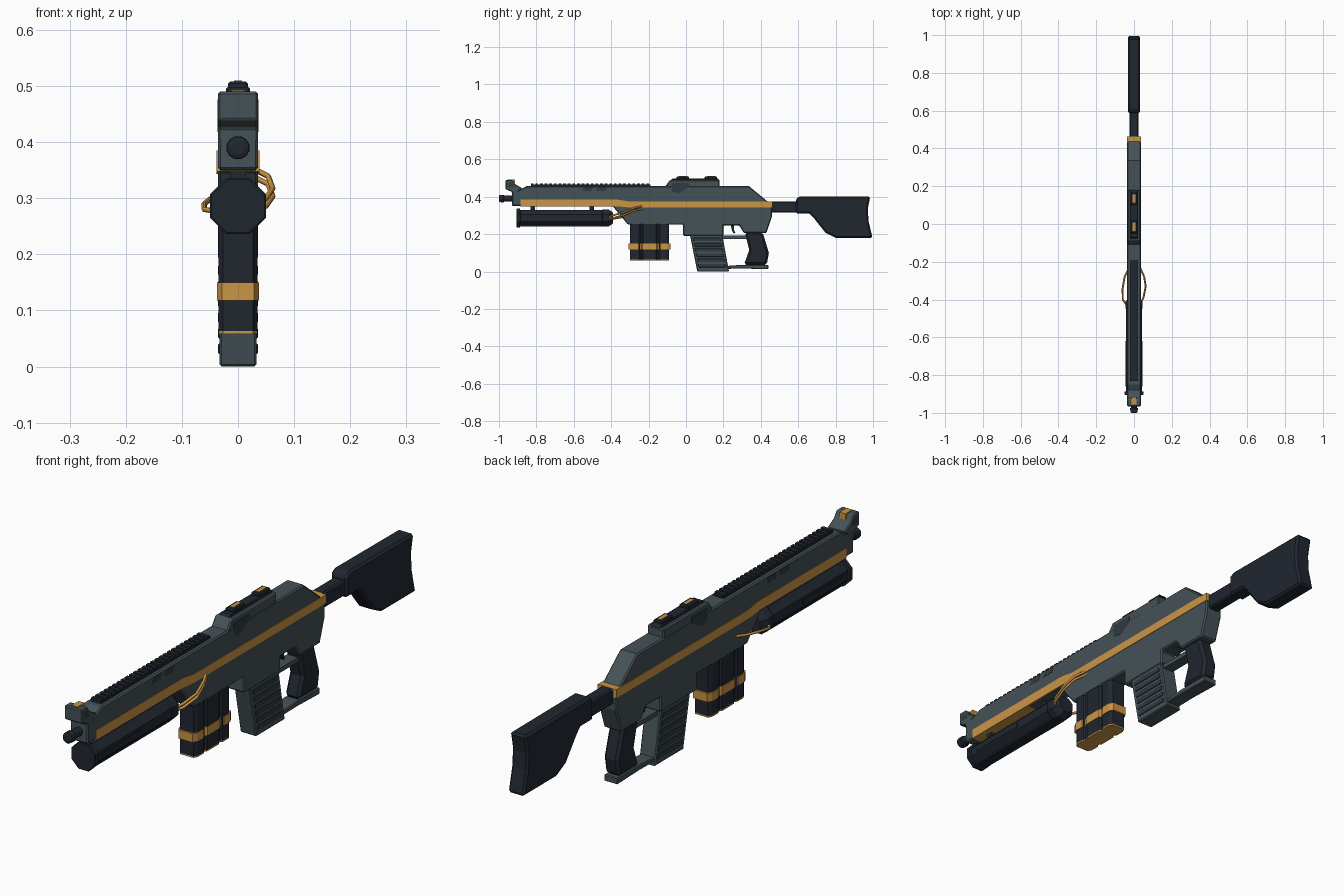
import bpy, bmesh, math
from mathutils import Vector

if "Cube" in bpy.data.objects:
    bpy.data.objects.remove(bpy.data.objects["Cube"])


def material(name, rgb):
    m = bpy.data.materials.new(name)
    m.diffuse_color = (*rgb, 1)
    m.use_nodes = True
    m.node_tree.nodes["Principled BSDF"].inputs["Base Color"].default_value = m.diffuse_color
    return m


GREY = material("blue_grey", (.06, .085, .095))
MID = material("deep_grey", (.03, .043, .052))
DARK = material("near_black", (.015, .02, .03))
ORANGE = material("orange", (.6, .3, .06))


def finish(name, bm, mat, bevel=0):
    bmesh.ops.recalc_face_normals(bm, faces=bm.faces)
    me = bpy.data.meshes.new(name)
    bm.to_mesh(me)
    bm.free()
    me.materials.append(mat)
    ob = bpy.data.objects.new(name, me)
    bpy.context.collection.objects.link(ob)
    if bevel:
        b = ob.modifiers.new("bevel", 'BEVEL')
        b.width, b.segments = bevel, 1
        b.limit_method, b.angle_limit = 'ANGLE', math.radians(50)
    return ob


def extrude(name, pts, vec, mat, bevel=0):
    bm = bmesh.new()
    f = bm.faces.new([bm.verts.new(p) for p in pts])
    r = bmesh.ops.extrude_face_region(bm, geom=[f], use_keep_orig=True)
    vs = [v for v in r["geom"] if isinstance(v, bmesh.types.BMVert)]
    bmesh.ops.translate(bm, verts=vs, vec=vec)
    return finish(name, bm, mat, bevel)


# side profile (y, z) extruded to half width w
def plate(name, yz, w, mat, bevel=0):
    return extrude(name, [(-w, y, z) for y, z in yz], Vector((2 * w, 0, 0)), mat, bevel)


def box(name, y0, y1, z0, z1, w, mat, bevel=0):
    return plate(name, [(y0, z0), (y1, z0), (y1, z1), (y0, z1)], w, mat, bevel)


# tube along y with (y, radius) rings
def lathe(name, rings, z, n, mat):
    bm = bmesh.new()
    loops = []
    for y, r in rings:
        loops.append([bm.verts.new((r * math.cos(a), y, z + r * math.sin(a)))
                      for a in [(i + .5) * math.tau / n for i in range(n)]])
    for a, b in zip(loops, loops[1:]):
        for i in range(n):
            bm.faces.new((a[i], a[(i + 1) % n], b[(i + 1) % n], b[i]))
    bm.faces.new(loops[0])
    bm.faces.new(loops[-1])
    return finish(name, bm, mat)


def wire(name, pts):
    cu = bpy.data.curves.new(name, 'CURVE')
    cu.dimensions = '3D'
    cu.bevel_depth, cu.bevel_resolution, cu.use_fill_caps = .005, 1, True
    s = cu.splines.new('POLY')
    s.points.add(len(pts) - 1)
    for p, c in zip(s.points, pts):
        p.co = (*c, 1)
    cu.materials.append(ORANGE)
    ob = bpy.data.objects.new(name, cu)
    bpy.context.collection.objects.link(ob)


# receiver and barrel shroud
plate("receiver", [
    (-.93, .35), (-.39, .347), (-.31, .25), (-.015, .25), (-.015, .19), (.20, .19),
    (.20, .245), (.285, .245), (.31, .205), (.43, .205), (.46, .295), (.46, .355),
    (.335, .458), (-.85, .458), (-.89, .437), (-.93, .425)], .036, GREY, .005)
stripe = [(-.885, .348), (-.37, .348), (-.31, .343), (.462, .343),
          (.462, .375), (-.31, .375), (-.37, .385), (-.885, .385)]
plate("side_stripe", stripe, .038, ORANGE)

# barrel and front sight
lathe("barrel", [(-1, .012), (-.997, .02), (-.975, .021), (-.972, .016), (-.92, .016)], .39, 12, DARK)
plate("front_sight", [
    (-.965, .44), (-.965, .49), (-.93, .49), (-.915, .468), (-.875, .445), (-.93, .40),
    (-.93, .435), (-.91, .45), (-.93, .476), (-.952, .476), (-.95, .45), (-.93, .435),
    (-.93, .425)][:6] + [(-.93, .425)], .036, GREY, .004)
for s in (-1, 1):
    extrude("sight_window", [(s * .0355, y, z) for y, z in
            [(-.952, .45), (-.952, .476), (-.932, .476), (-.918, .452)]],
            Vector((s * .001, 0, 0)), MID)
box("sight_inlay", -.955, -.915, .47, .493, .012, ORANGE)

# toothed top rail
box("rail_base", -.83, -.19, .45, .464, .021, DARK)
for i in range(26):
    y = -.83 + i * .0247
    box("rail_tooth", y, y + .015, .46, .471, .021, DARK)

# raised optic mount
plate("optic_riser", [(-.115, .45), (-.085, .49), (.18, .49), (.18, .45)], .034, GREY, .005)
plate("optic_base", [(-.085, .486), (-.07, .498), (.17, .498), (.18, .486)], .021, DARK, .003)
for y in (-.015, .135):
    box("optic_block", y - .035, y + .032, .492, .508, .018, DARK, .004)
    box("optic_light", y - .022, y + .022, .5, .5095, .007, ORANGE)

# side port and vent slots
plate("ejection_port", [(-.075, .425), (-.04, .418), (.015, .45), (.015, .472), (-.075, .472)], .0365, MID)
for y in (-.555, -.48):
    plate("vent_slot", [(y, .43), (y + .05, .43), (y + .058, .452), (y + .008, .452)], .0368, MID)

# tube under the barrel
lathe("under_tube", [
    (-.905, .051), (-.903, .054), (-.888, .054), (-.886, .046), (-.45, .046),
    (-.445, .050), (-.415, .050), (-.39, .032)], .286, 8, DARK)
box("tube_side_rib", -.86, -.62, .278, .293, .0445, DARK)
box("tube_keel", -.888, -.43, .241, .258, .022, DARK)
for y in (-.82, -.505):
    box("tube_clip", y - .012, y + .012, .32, .352, .014, DARK)

# lobed canister magazine, section in (x, y)
half = [(.027, -.30), (.035, -.285), (.035, -.25), (.029, -.244), (.029, -.236), (.035, -.23),
        (.035, -.16), (.029, -.154), (.029, -.146), (.035, -.14), (.035, -.105), (.027, -.09)]
section = half + [(-x, y) for x, y in reversed(half)]


def canister(name, z0, z1, k, mat):
    extrude(name, [(x * k, (y + .195) * k - .195, z0) for x, y in section],
            Vector((0, 0, z1 - z0)), mat)


canister("canister", .063, .26, 1, DARK)
canister("canister_band", .118, .15, 1.07, ORANGE)
canister("canister_floor", .058, .064, 1.0, ORANGE)

# magazine well with slanted side ribs
plate("magazine_well", [(.02, .2), (.06, 0), (.23, 0), (.193, .2)], .033, GREY, .004)
for i in range(6):
    z = .022 + i * .028
    o = (.2 - z) * .19
    plate("well_rib", [(.034 + o, z), (.18 + o, z), (.176 + o, z + .019), (.03 + o, z + .019)],
          .0355, MID, .002)

# trigger, guard and lower frame
box("trigger_guard", .18, .41, .175, .192, .022, GREY)
plate("trigger", [(.238, .25), (.258, .25), (.256, .225), (.264, .206), (.254, .204), (.245, .222)], .008, DARK)
plate("lower_frame", [(.2, .014), (.31, .016), (.44, .012), (.44, .036), (.3, .036), (.22, .03)], .028, GREY, .003)

# pistol grip
plate("grip", [(.315, .21), (.41, .21), (.443, .1), (.432, .036), (.31, .036), (.338, .115)],
      .03, DARK, .011)

# stock rod and shoulder stock
box("stock_rod", .45, .61, .315, .374, .024, DARK, .006)
plate("stock", [
    (.588, .31), (.588, .39), (.61, .402), (.985, .40), (.972, .335), (.976, .27), (.997, .18),
    (.80, .18), (.745, .208), (.68, .29), (.66, .31)], .033, DARK, .008)

# cables joining tube and receiver
for d in (0, .014):
    wire("right_cable", [(.03, -.43, .278 + d / 2), (.05, -.39, .286 + d), (.062, -.33, .303 + d),
                         (.054, -.28, .325 + d), (.032, -.23, .336 + d)])
wire("left_cable", [(-.03, -.44, .275), (-.06, -.40, .28), (-.06, -.34, .29),
                    (-.05, -.28, .298), (-.03, -.24, .302)])
